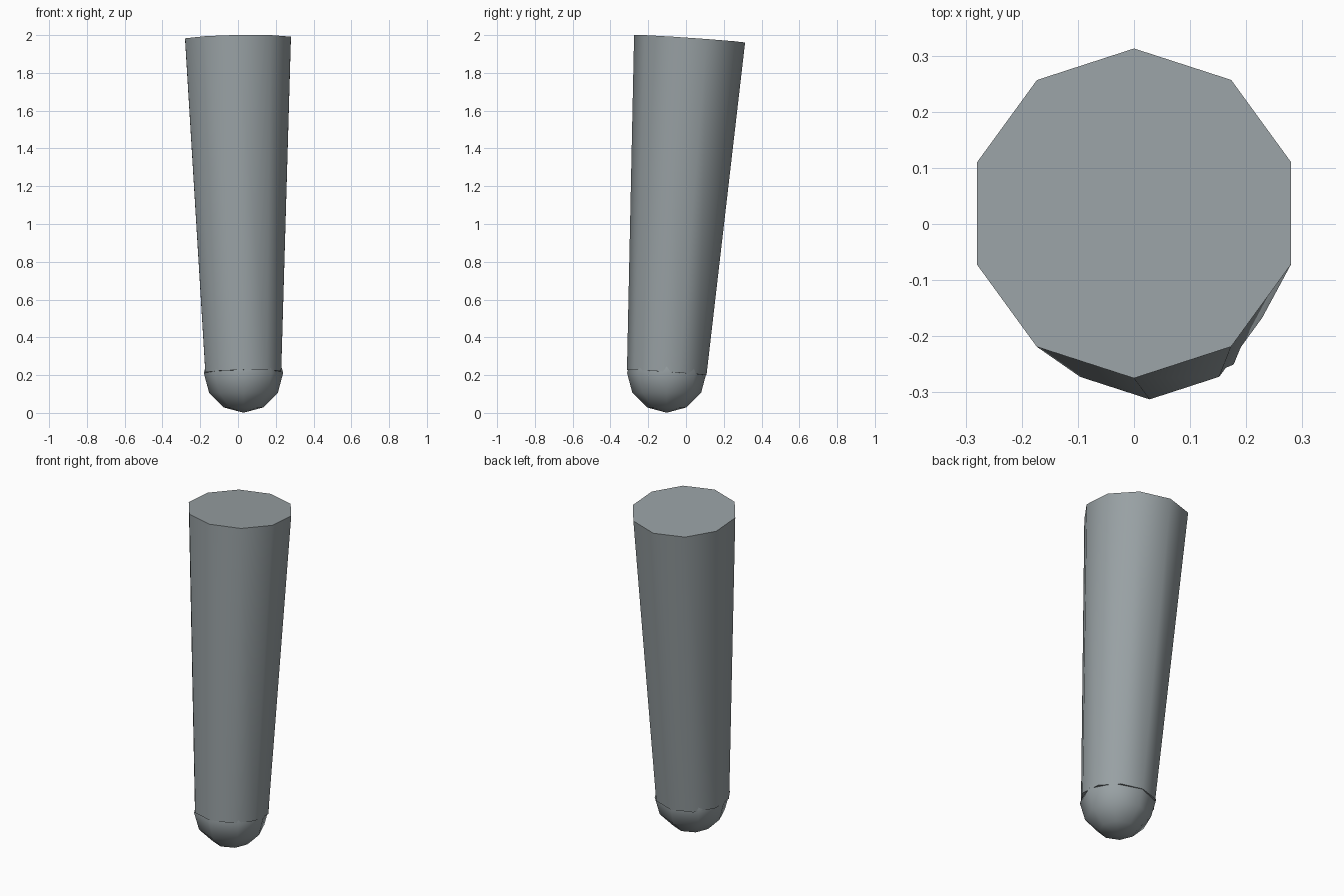
import bpy
import math
from mathutils import Vector

if "Cube" in bpy.data.objects:
    bpy.data.objects.remove(bpy.data.objects["Cube"])

base = Vector((0.028, -0.102, 0.214))
top = Vector((0.0, 0.019, 1.981))
axis = top - base

# Dark blue-grey finish
slate = bpy.data.materials.new("slate_grey")
slate.diffuse_color = (0.315, 0.355, 0.37, 1)
slate.use_nodes = True
slate.node_tree.nodes["Principled BSDF"].inputs["Base Color"].default_value = slate.diffuse_color


def finish(obj, name):
    obj.name = name
    obj.data.materials.append(slate)
    bpy.ops.object.shade_smooth_by_angle(angle=math.radians(60))


# Tapered ten-sided shaft, leaning slightly backwards
bpy.ops.mesh.primitive_cone_add(vertices=10, radius1=0.211, radius2=0.2945,
                                depth=axis.length, location=(base + top) / 2)
shaft = bpy.context.object
shaft.rotation_euler = Vector((0, 0, 1)).rotation_difference(axis).to_euler()
finish(shaft, "shaft")

# Low-poly ball closing the lower end
bpy.ops.mesh.primitive_uv_sphere_add(segments=8, ring_count=6, radius=0.21,
                                     location=(0.029, -0.102, 0.211))
finish(bpy.context.object, "rounded_tip")
